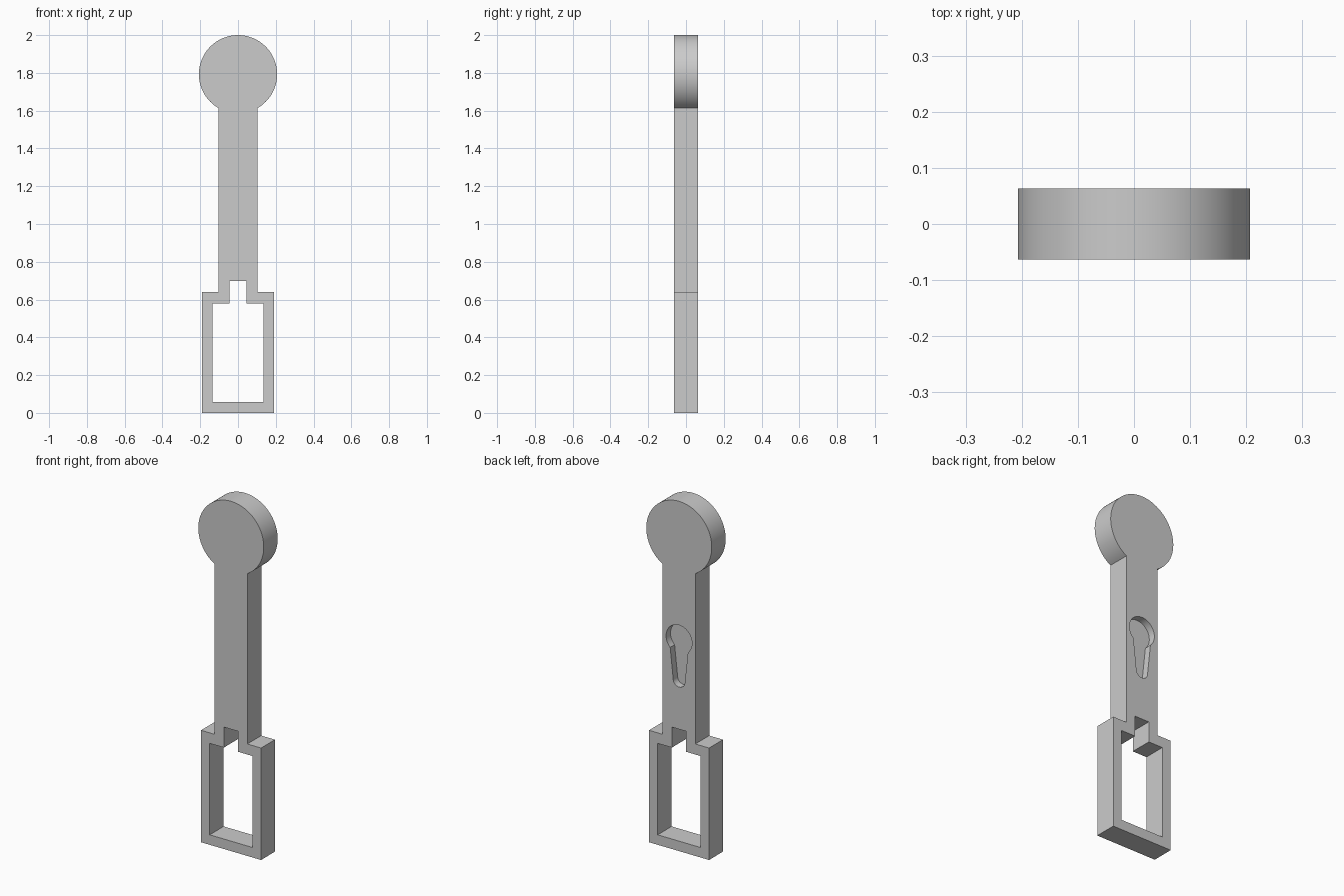
import bpy
import bmesh
from math import sin, cos, asin, acos, pi

if "Cube" in bpy.data.objects:
    bpy.data.objects.remove(bpy.data.objects["Cube"])

FRONT, BACK = -0.063, 0.063

grey = bpy.data.materials.new("plain_grey")
grey.use_nodes = True
colour = (0.6, 0.6, 0.6, 1)
grey.diffuse_color = colour
grey.node_tree.nodes["Principled BSDF"].inputs["Base Color"].default_value = colour


def arc(cz, r, start, end, n):
    """Points (x, z) on an arc centred on x = 0, angles from +x."""
    return [(r * cos(start + (end - start) * i / n),
             cz + r * sin(start + (end - start) * i / n)) for i in range(n + 1)]


def mirrored(right):
    """Close a right-hand half profile with its mirror image."""
    return right + [(-x, z) for x, z in reversed(right)]


def prism(name, profile, y0, y1):
    """Extrude an (x, z) profile from y0 to y1."""
    bm = bmesh.new()
    face = bm.faces.new([bm.verts.new((x, y0, z)) for x, z in profile])
    out = bmesh.ops.extrude_face_region(bm, geom=[face])
    verts = [v for v in out["geom"] if isinstance(v, bmesh.types.BMVert)]
    bmesh.ops.translate(bm, verts=verts, vec=(0, y1 - y0, 0))
    bmesh.ops.recalc_face_normals(bm, faces=bm.faces)
    mesh = bpy.data.meshes.new(name)
    bm.to_mesh(mesh)
    bm.free()
    mesh.materials.append(grey)
    ob = bpy.data.objects.new(name, mesh)
    bpy.context.collection.objects.link(ob)
    return ob


def cut(target, cutter):
    """Subtract the cutter, then discard it."""
    cutter.hide_render = True
    mod = target.modifiers.new("cut", "BOOLEAN")
    mod.operation, mod.solver, mod.object = "DIFFERENCE", "EXACT", cutter
    bpy.context.view_layer.objects.active = target
    bpy.ops.object.modifier_apply(modifier=mod.name)
    bpy.data.objects.remove(cutter)


# One-piece body: square frame, flat shank and round head
head_r, shank = 0.207, 0.103
head_z = 2 - head_r
join = -acos(shank / head_r)
head = arc(head_z, head_r, join, pi - join, 96)
body = prism("hanger_body",
             [(-shank, 0.64), (-0.19, 0.64), (-0.19, 0), (0.19, 0), (0.19, 0.64),
              (shank, 0.64)] + head, FRONT, BACK)

# Window through the frame with its notch into the shank
window = mirrored([(0.135, 0.057), (0.135, 0.58), (0.045, 0.58), (0.045, 0.697)])
cut(body, prism("window_cutter", window, FRONT - 0.1, BACK + 0.1))

# Keyhole recess in the back: round entry and tapered slot
entry_r, slot_r, throat = 0.082, 0.037, 0.056
dip = -acos(throat / entry_r)
keyhole = (arc(1.21, entry_r, dip, pi - dip, 48)
           + arc(0.975, slot_r, pi, 2 * pi, 24))
cut(body, prism("keyhole_cutter", keyhole, BACK - 0.04, BACK + 0.1))

# Smooth curved rims, crisp edges
bpy.ops.object.select_all(action="DESELECT")
body.select_set(True)
bpy.context.view_layer.objects.active = body
bpy.ops.object.shade_smooth_by_angle(angle=pi / 6)
